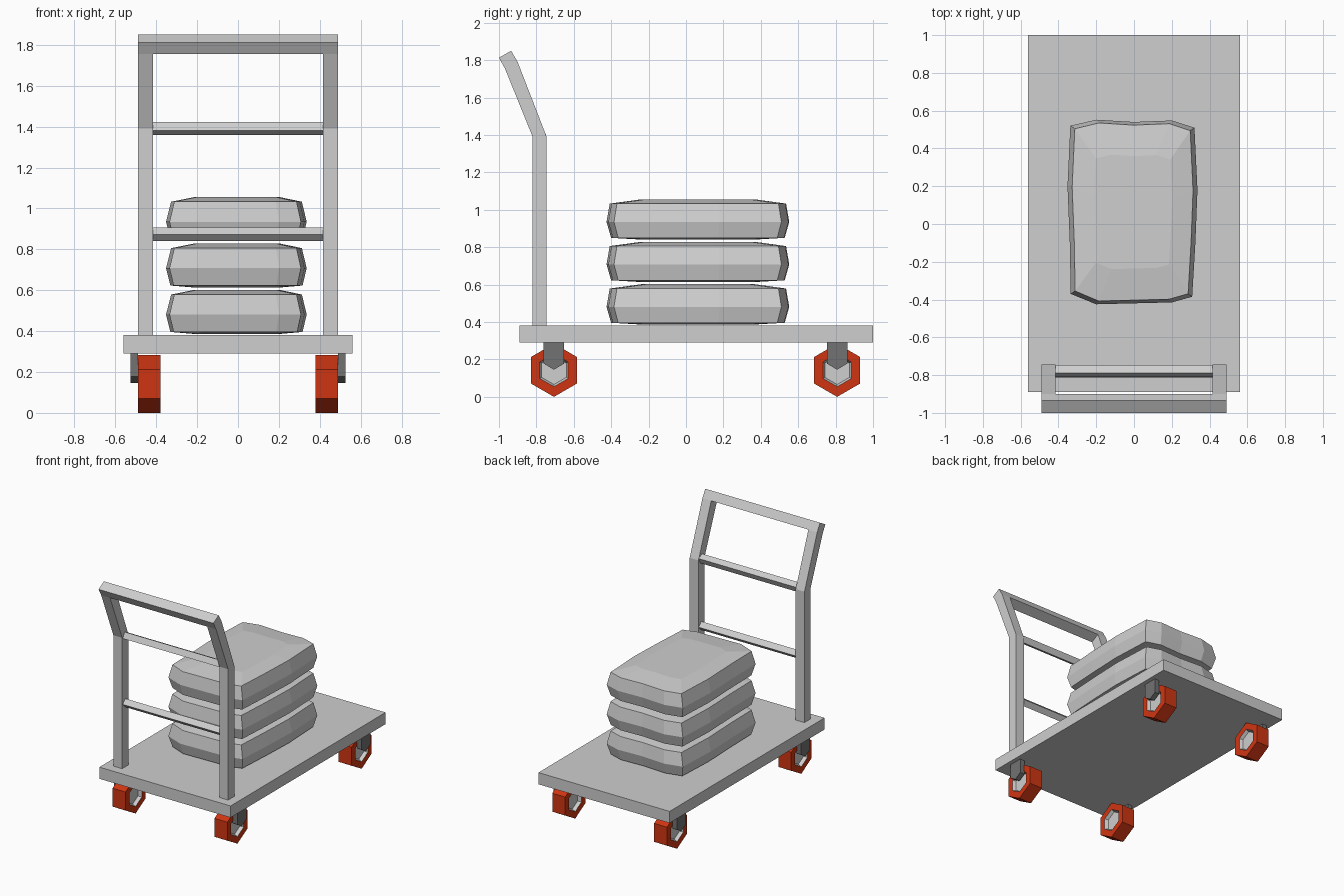
import bpy, bmesh, math

if "Cube" in bpy.data.objects:
    bpy.data.objects.remove(bpy.data.objects["Cube"])


def material(name, rgb):
    m = bpy.data.materials.new(name)
    m.diffuse_color = (*rgb, 1)
    m.use_nodes = True
    m.node_tree.nodes["Principled BSDF"].inputs["Base Color"].default_value = m.diffuse_color
    return m


GREY = material("light grey", (0.62, 0.62, 0.62))
DARK = material("dark grey", (0.17, 0.17, 0.17))
RED = material("orange red", (0.63, 0.036, 0.006))


def finish(name, bm, *mats):
    bmesh.ops.recalc_face_normals(bm, faces=bm.faces)
    me = bpy.data.meshes.new(name)
    bm.to_mesh(me)
    bm.free()
    for m in mats:
        me.materials.append(m)
    ob = bpy.data.objects.new(name, me)
    bpy.context.collection.objects.link(ob)
    return ob


def loft(rings):
    """Join equal-sized rings of points and cap both ends."""
    bm = bmesh.new()
    vs = [[bm.verts.new(p) for p in r] for r in rings]
    n = len(vs[0])
    for a, b in zip(vs, vs[1:]):
        for i in range(n):
            bm.faces.new((a[i], a[(i + 1) % n], b[(i + 1) % n], b[i]))
    caps = [bm.faces.new(vs[0][::-1]), bm.faces.new(vs[-1])]
    bmesh.ops.recalc_face_normals(bm, faces=bm.faces)
    return bm, caps


def prism(x0, x1, profile):
    """Extrude a (y, z) side profile along x."""
    return loft([[(x, y, z) for y, z in profile] for x in (x0, x1)])


def polygon(n, r, cy, cz, turn=0):
    return [(cy + r * math.cos(turn + i * math.tau / n),
             cz + r * math.sin(turn + i * math.tau / n)) for i in range(n)]


# Platform
finish("platform", prism(-0.56, 0.56, [(-0.89, 0.29), (1, 0.29), (1, 0.38), (-0.89, 0.38)])[0], GREY)

# Handle: bent posts, top bar, two rungs
post = [(-0.82, 0.38), (-0.745, 0.38), (-0.745, 1.39), (-0.90, 1.79),
        (-0.935, 1.85), (-1.0, 1.813), (-0.968, 1.755), (-0.82, 1.39)]
for side, s in (("left", -1), ("right", 1)):
    finish(side + "_handle_post", prism(s * 0.415, s * 0.49, post)[0], GREY)
finish("handle_top_bar", prism(-0.415, 0.415, post[3:7])[0], GREY)
finish("lower_rung", prism(-0.415, 0.415, polygon(4, 0.033, -0.78, 0.873))[0], GREY)
finish("upper_rung", prism(-0.415, 0.415, polygon(4, 0.034, -0.779, 1.392, math.radians(19)))[0], GREY)

# Castors: hexagonal wheel with recessed hub, and outer bracket
for end, cy in (("front", -0.706), ("back", 0.808)):
    for side, s in (("left", -1), ("right", 1)):
        bm, caps = prism(s * 0.38, s * 0.49, polygon(6, 0.142, cy, 0.142, math.pi / 2))
        bmesh.ops.inset_individual(bm, faces=caps, thickness=0.054)
        for f in caps:
            f.material_index = 1
        ring = bmesh.ops.inset_individual(bm, faces=caps, thickness=0.012, depth=-0.025)
        for f in ring["faces"]:
            f.material_index = 1
        finish(f"{end}_{side}_wheel", bm, RED, GREY)
        bracket = [(cy - 0.055, 0.29), (cy - 0.055, 0.178), (cy, 0.145),
                   (cy + 0.055, 0.178), (cy + 0.055, 0.29)]
        finish(f"{end}_{side}_bracket", prism(s * 0.488, s * 0.527, bracket)[0], DARK)

# Sacks: slightly uneven outline, lofted through five levels
outline = [(-0.335, -0.37), (-0.2, -0.425), (0, -0.42), (0.2, -0.415), (0.308, -0.385),
           (0.325, -0.1), (0.336, 0.18), (0.32, 0.51), (0.2, 0.548), (0, 0.54),
           (-0.2, 0.552), (-0.337, 0.52), (-0.352, 0.2), (-0.34, -0.1)]
levels = [(0.6, 0.6, 0.0), (0.94, 0.95, 0.01), (1, 1, 0.095),
          (0.93, 0.965, 0.193), (0.6, 0.62, 0.216)]
for k, name in enumerate(("bottom_sack", "middle_sack", "top_sack")):
    z0 = 0.386 + 0.227 * k
    rings = [[(x * sx, 0.065 + (y - 0.065) * sy, z0 + z) for x, y in outline]
             for sx, sy, z in levels]
    finish(name, loft(rings)[0], GREY)
